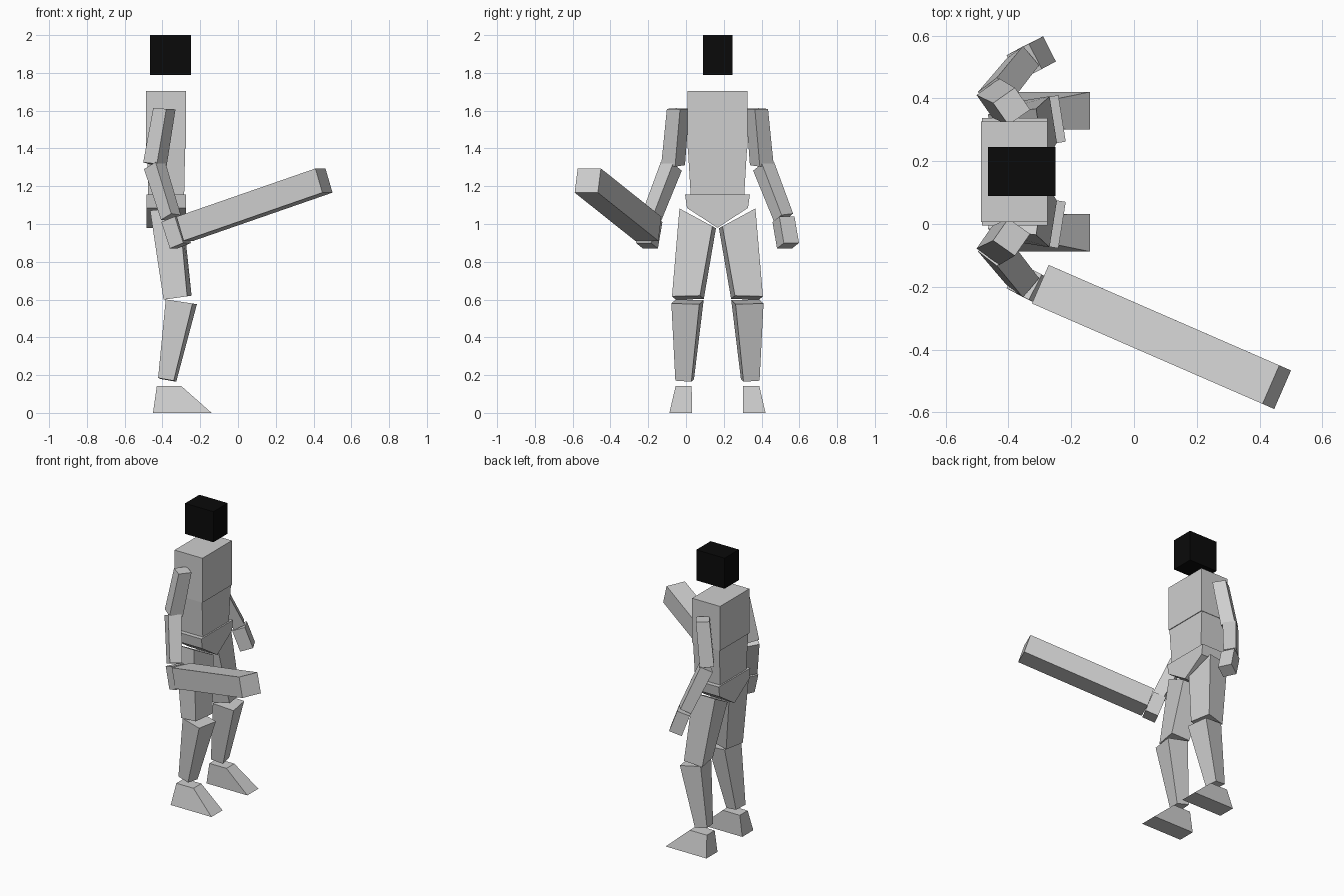
import bpy, bmesh, math
from mathutils import Vector

if "Cube" in bpy.data.objects:
    bpy.data.objects.remove(bpy.data.objects["Cube"])

MID = 0.1665  # y of the body's symmetry plane


def material(name, v):
    m = bpy.data.materials.new(name)
    m.diffuse_color = (v, v, v, 1)
    m.use_nodes = True
    m.node_tree.nodes["Principled BSDF"].inputs["Base Color"].default_value = m.diffuse_color
    return m


GREY = material("light grey", 0.62)
BLACK = material("black", 0.003)


def loft(name, a, b, mat=GREY, mirror=False):
    """Closed solid between two matching rings of points."""
    if mirror:
        a, b = [[Vector((p[0], 2 * MID - p[1], p[2])) for p in r] for r in (a, b)]
    bm = bmesh.new()
    va, vb = [bm.verts.new(p) for p in a], [bm.verts.new(p) for p in b]
    bm.faces.new(va)
    bm.faces.new(vb)
    n = len(va)
    for i in range(n):
        j = (i + 1) % n
        bm.faces.new((va[i], va[j], vb[j], vb[i]))
    bmesh.ops.recalc_face_normals(bm, faces=bm.faces)
    me = bpy.data.meshes.new(name)
    bm.to_mesh(me)
    bm.free()
    me.materials.append(mat)
    ob = bpy.data.objects.new(name, me)
    bpy.context.collection.objects.link(ob)


def ring(c, size, yaw, normal):
    """Rectangle around c, facing normal, turned by yaw degrees."""
    n = Vector(normal).normalized()
    u = Vector((math.cos(math.radians(yaw)), math.sin(math.radians(yaw)), 0))
    u = (u - n * u.dot(n)).normalized()
    v = n.cross(u)
    return [Vector(c) + u * size[0] / 2 * i + v * size[1] / 2 * j
            for i, j in ((1, 1), (-1, 1), (-1, -1), (1, -1))]


def limb(name, c0, s0, c1, s1, yaw, n0=None, n1=None, mirror=False):
    axis = Vector(c0) - Vector(c1)
    loft(name, ring(c0, s0, yaw, n0 or axis), ring(c1, s1, yaw, n1 or axis),
         mirror=mirror)


def rect(x0, x1, y0, y1, z):
    return [(x0, y0, z), (x1, y0, z), (x1, y1, z), (x0, y1, z)]


# Head and torso
loft("head", rect(-.465, -.25, .09, .245, 1.79), rect(-.465, -.25, .09, .245, 2), BLACK)
loft("chest", rect(-.487, -.275, .007, .326, 1.4), rect(-.487, -.275, .007, .326, 1.705))
loft("abdomen", rect(-.475, -.285, .025, .308, 1.15), rect(-.48, -.28, .01, .323, 1.4))
outline = [(-.005, 1.155), (.005, 1.085), (MID, .98), (.328, 1.085), (.338, 1.155)]
loft("pelvis", [(-.485, y, z) for y, z in outline], [(-.275, y, z) for y, z in outline])

# Arms and legs, right then mirrored to left
for side, m in (("right", False), ("left", True)):
    limb(side + "_upper_arm", (-.39, -.042, 1.61), (.085, .085),
         (-.44, -.068, 1.315), (.09, .09), -35, n0=(0.05, 0, 1), mirror=m)
    limb(side + "_forearm", (-.44, -.078, 1.305), (.085, .085),
         (-.355, -.183, 1.035), (.075, .08), -40, mirror=m)
    limb(side + "_hand", (-.35, -.183, 1.025), (.085, .09),
         (-.305, -.207, .885), (.085, .09), -27, mirror=m)
    limb(side + "_thigh", (-.375, .062, 1.03), (.155, .2),
         (-.32, .01, .61), (.128, .15), -9, n0=(0, .54, 1), n1=(-.14, 0, 1), mirror=m)
    limb(side + "_shin", (-.3, .008, .588), (.145, .15),
         (-.375, -.007, .175), (.085, .086), -9, n0=(.15, 0, 1), mirror=m)
    loft(side + "_foot", rect(-.45, -.14, -.088, .032, 0),
         rect(-.43, -.3, -.055, .03, .142), mirror=m)

# Long bar held in the right hand
limb("held_bar", (.455, -.52, 1.23), (.134, .134), (-.28, -.2, .975), (.134, .134), 66.5)
